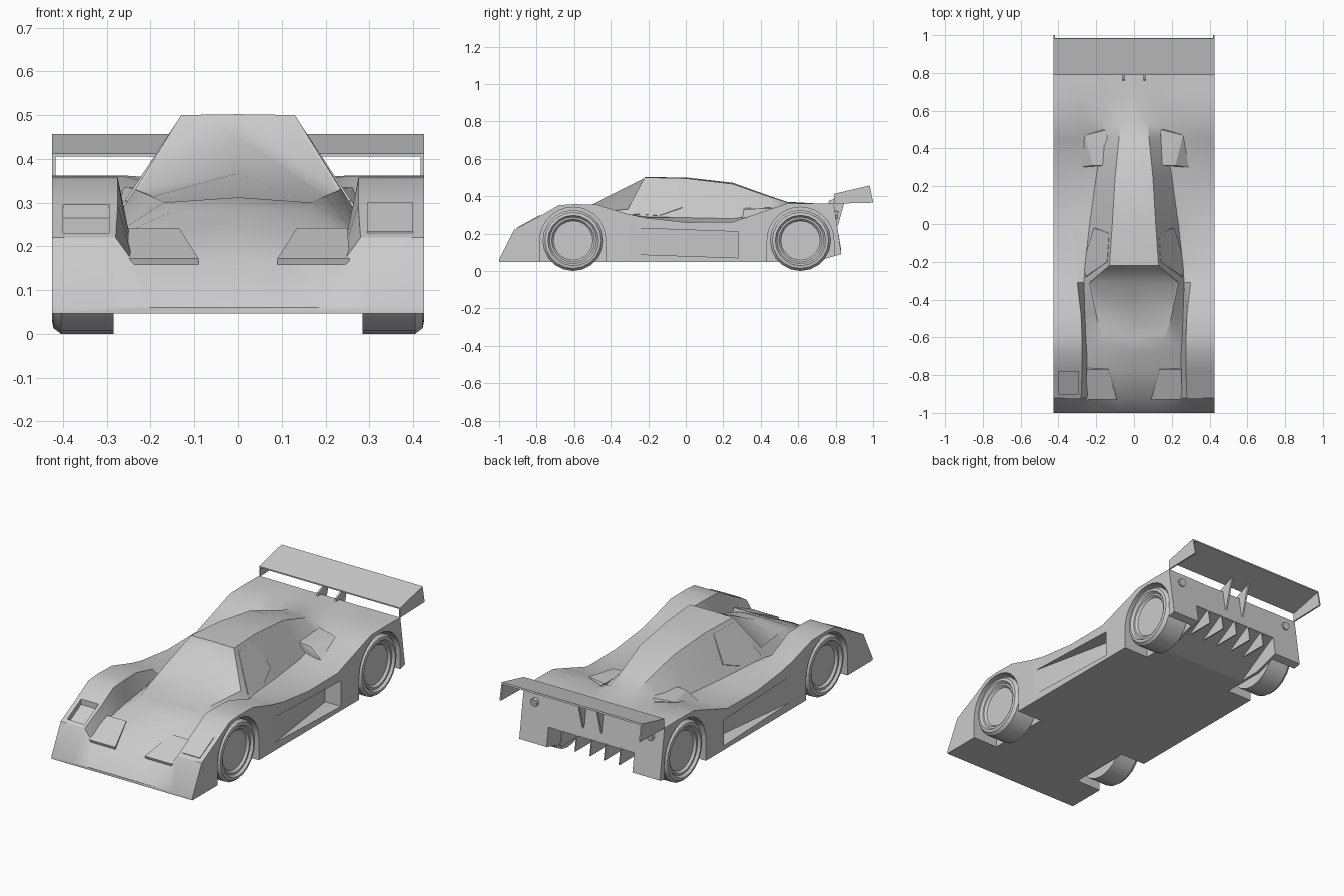
import bpy, bmesh, math
from mathutils import Vector

if "Cube" in bpy.data.objects:
    bpy.data.objects.remove(bpy.data.objects["Cube"])

grey = bpy.data.materials.new("plain grey")
grey.use_nodes = True
grey.diffuse_color = (0.6, 0.6, 0.6, 1)
grey.node_tree.nodes["Principled BSDF"].inputs["Base Color"].default_value = grey.diffuse_color


def finish(bm, name):
    """Turn a bmesh into a named grey object."""
    bmesh.ops.recalc_face_normals(bm, faces=bm.faces[:])
    mesh = bpy.data.meshes.new(name)
    bm.to_mesh(mesh)
    bm.free()
    mesh.materials.append(grey)
    obj = bpy.data.objects.new(name, mesh)
    bpy.context.collection.objects.link(obj)
    return obj


def hull(name, points):
    """Convex solid around a few points."""
    bm = bmesh.new()
    for p in points:
        bm.verts.new(p)
    bmesh.ops.convex_hull(bm, input=bm.verts[:])
    bmesh.ops.dissolve_limit(bm, angle_limit=0.01, verts=bm.verts[:], edges=bm.edges[:])
    return finish(bm, name)


def prism(name, profile, x0, x1):
    """Side profile of (y, z) points stretched across the car."""
    return hull(name, [(x, y, z) for x in (x0, x1) for y, z in profile])


def plate(name, corners, offset):
    """Thin solid between a set of corners and the same corners moved."""
    corners = [Vector(c) for c in corners]
    return hull(name, corners + [c + Vector(offset) for c in corners])


def smooth(obj, degrees):
    bpy.ops.object.select_all(action="DESELECT")
    obj.select_set(True)
    bpy.context.view_layer.objects.active = obj
    bpy.ops.object.shade_smooth_by_angle(angle=math.radians(degrees))


def cut(obj, cutter):
    """Subtract a cutter and throw it away."""
    bpy.context.view_layer.objects.active = obj
    mod = obj.modifiers.new("cut", "BOOLEAN")
    mod.operation, mod.solver, mod.object = "DIFFERENCE", "EXACT", cutter
    bpy.ops.object.modifier_apply(modifier=mod.name)
    bpy.data.objects.remove(cutter)


# Body shell: y, floor, fender height, fender inner x, valley x, z, cabin edge x, z, centre z
HALF = 0.425
stations = [
    (-1, .047, .06, .3, .2, .06, .08, .06, .06),
    (-.92, .047, .22, .28, .24, .165, .09, .165, .17),
    (-.78, .047, .295, .275, .25, .215, .12, .235, .24),
    (-.68, .047, .352, .275, .25, .235, .15, .28, .285),
    (-.6, .047, .357, .275, .255, .245, .17, .3, .312),
    (-.48, .047, .355, .28, .26, .255, .2, .315, .37),
    (-.31, .047, .305, .3, .265, .285, .235, .33, .455),
    (-.22, .047, .285, .31, .26, .29, .13, .5, .502),
    (0, .047, .26, .33, .235, .285, .115, .495, .5),
    (.25, .047, .262, .32, .2, .28, .1, .465, .472),
    (.45, .047, .33, .28, .17, .31, .08, .395, .4),
    (.54, .047, .36, .26, .16, .335, .07, .367, .37),
    (.68, .047, .362, .26, .16, .355, .07, .36, .362),
    (.79, .09, .36, .26, .16, .358, .07, .36, .36),
]
bm = bmesh.new()
rings = []
for y, floor, zf, xf, xv, zv, xr, zr, zc in stations:
    half = [(HALF, floor), (HALF, zf), (xf, zf), (xv, zv), (xr, zr)]
    loop = half + [(0, zc)] + [(-x, z) for x, z in reversed(half)]
    lean = 0.15 if y == stations[-1][0] else 0
    rings.append([bm.verts.new((x, y + lean * (zf - z), z)) for x, z in loop])
glass = []
count = len(rings[0])
for a, b in zip(rings, rings[1:]):
    for i in range(count):
        j = (i + 1) % count
        face = bm.faces.new((a[i], a[j], b[j], b[i]))
        if i in (4, 5) and -0.61 < a[i].co.y < -0.3:
            glass.append(face)
bm.faces.new(rings[0])
bm.faces.new(rings[-1])
bmesh.ops.recalc_face_normals(bm, faces=bm.faces[:])
bmesh.ops.inset_region(bm, faces=glass, thickness=0.008, depth=-0.003)
body = finish(bm, "body_shell")

# Wheel wells, side intakes, diffuser tunnel and open headlight
R, AXLES = 0.163, (-0.605, 0.612)
for side in (-1, 1):
    for y in AXLES:
        arc = [(y + 0.178 * math.cos(t * math.pi / 14), R + 0.178 * math.sin(t * math.pi / 14))
               for t in range(15)]
        arc += [(y - 0.178, 0), (y + 0.178, 0)]
        cut(body, prism("well_cutter", arc, side * 0.275, side * 0.5))
    cut(body, hull("intake_cutter", [
        (side * x, y, z) for x, y, z in
        [(.427, -.3, .09), (.427, -.3, .23), (.45, -.3, .23), (.45, -.3, .09), (.45, .28, .07),
         (.45, .28, .21), (.33, .28, .07), (.33, .28, .21)]]))
cut(body, prism("tunnel_cutter", [(.55, .04), (.9, .04), (.9, .2), (.8, .19)], -.26, .26))
cut(body, prism("headlight_cutter", [(-.9, .2), (-.9, .4), (-.78, .4), (-.78, .265)], -.4, -.295))
smooth(body, 32)

# Wheels: a tyre and rim profile spun round the axle
rim = [(0, .4), (.105, .4), (.115, .412), (.125, .412), (.135, .425), (.15, .422),
       (R, .405), (R, .285), (0, .285)]
for side, side_name in ((-1, "right"), (1, "left")):
    for y, end in zip(AXLES, ("front", "rear")):
        bm = bmesh.new()
        verts = [bm.verts.new((side * x, y, R + r)) for r, x in rim]
        edges = [bm.edges.new(pair) for pair in zip(verts, verts[1:])]
        bmesh.ops.spin(bm, geom=verts + edges, cent=(0, y, R), axis=(1, 0, 0),
                       angle=math.tau, steps=20, use_merge=True)
        bmesh.ops.remove_doubles(bm, verts=bm.verts[:], dist=0.0005)
        smooth(finish(bm, f"{end}_{side_name}_wheel"), 35)

    # Side window
    window = []
    for y, z in [(-.28, .305), (-.2, .48), (-.05, .475), (-.02, .34), (-.14, .297)]:
        x = .262 - .13 * (z - .29) / .21 - .09 * (y + .22)
        window.append((side * x, y, z))
    plate(f"{side_name}_window", window, (side * -.008, 0, -.004))

    # Nose duct on the bonnet and scoop on the rear shoulder
    plate(f"{side_name}_nose_duct",
          [(side * .09, -.93, .172), (side * .255, -.93, .172),
           (side * .25, -.77, .242), (side * .135, -.77, .242)], (0, .01, -.03))
    hull(f"{side_name}_shoulder_scoop", [
        (side * x, y, z) for x, y, z in
        [(.15, .31, .335), (.22, .31, .33), (.29, .3, .28), (.16, .31, .27), (.14, .5, .34),
         (.26, .47, .335), (.2, .5, .3)]])

    # Rear lamp
    bm = bmesh.new()
    bmesh.ops.create_cone(bm, segments=8, radius1=.022, radius2=.022, depth=.02, cap_ends=True)
    lamp = finish(bm, f"{side_name}_rear_lamp")
    lamp.location = (side * .35, .803, .3)
    lamp.rotation_euler.x = math.radians(82)

    # Wing end plate and strut
    prism(f"{side_name}_wing_end_plate", [(.79, .36), (.79, .412), (.982, .457), (1, .365)],
          side * .417, side * HALF)
    prism(f"{side_name}_wing_strut", [(.76, .36), (.765, .375), (.86, .418), (.812, .24)],
          side * .05, side * .06)

# Closed headlight cover
plate("left_headlight", [(.295, -.9, .234), (.4, -.9, .234), (.4, -.78, .3), (.295, -.78, .3)],
      (0, 0, -.008))

# Wing blade
prism("wing_blade", [(.79, .405), (.79, .412), (.982, .457), (.984, .448)], -.42, .42)

# Diffuser fins
for i in range(-2, 3):
    prism(f"diffuser_fin_{i + 3}", [(.66, .11), (.8, .2), (.815, .2), (.83, .11)],
          i * .09 - .003, i * .09 + .003)
